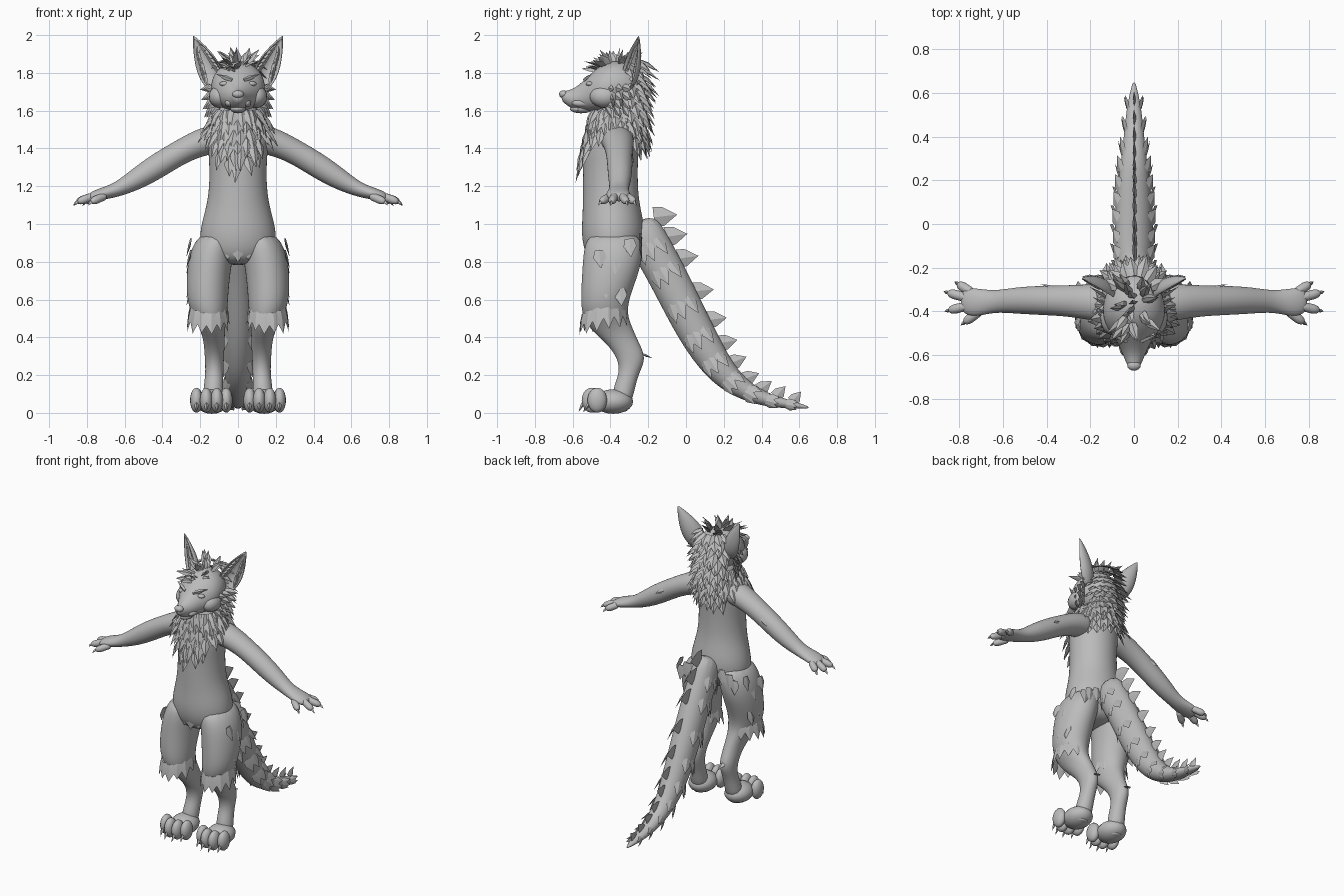
import bpy, bmesh, math, random
from mathutils import Vector as V

random.seed(4)
if "Cube" in bpy.data.objects:
    bpy.data.objects.remove(bpy.data.objects["Cube"])

GREY = (0.5, 0.5, 0.5, 1)
mat = bpy.data.materials.new("plain grey")
mat.use_nodes = True
mat.diffuse_color = GREY
mat.node_tree.nodes["Principled BSDF"].inputs["Base Color"].default_value = GREY
X, Y, Z = V((1, 0, 0)), V((0, 1, 0)), V((0, 0, 1))


def finish(bm, name, mirror=False, subdiv=0, solid=0, angle=60):
    bmesh.ops.recalc_face_normals(bm, faces=bm.faces[:])
    me = bpy.data.meshes.new(name)
    bm.to_mesh(me)
    bm.free()
    me.materials.append(mat)
    ob = bpy.data.objects.new(name, me)
    bpy.context.collection.objects.link(ob)
    bpy.ops.object.select_all(action="DESELECT")
    ob.select_set(True)
    bpy.context.view_layer.objects.active = ob
    bpy.ops.object.shade_smooth_by_angle(angle=math.radians(angle))
    if mirror:
        ob.modifiers.new("mirror", "MIRROR").use_mirror_merge = False
    if solid:
        ob.modifiers.new("thickness", "SOLIDIFY").thickness = solid
    if subdiv:
        m = ob.modifiers.new("smooth", "SUBSURF")
        m.levels = m.render_levels = subdiv
    return ob


def loft(name, rings, u, v=None, mirror=False, segs=14):
    """Elliptical rings (x, y, z, radius along u, radius along v) joined into a limb."""
    bm = bmesh.new()
    loops = []
    for i, (x, y, z, ru, rv) in enumerate(rings):
        a, b = rings[max(i - 1, 0)], rings[min(i + 1, len(rings) - 1)]
        across = v or (V(b[:3]) - V(a[:3])).normalized().cross(u).normalized()
        turn = [2 * math.pi * k / segs for k in range(segs)]
        loops.append([bm.verts.new(V((x, y, z)) + u * ru * 1.04 * math.cos(t)
                                   + across * rv * 1.04 * math.sin(t)) for t in turn])
    for p, q in zip(loops, loops[1:]):
        for k in range(segs):
            j = (k + 1) % segs
            bm.faces.new((p[k], p[j], q[j], q[k]))
    for end in (loops[0], loops[-1]):
        bm.faces.new(end)
    return finish(bm, name, mirror, 2, angle=180)


def shard(bm, base, d, n, length, width, thick=0.2, bend=0.0, root=0.35):
    """One pointed lock: flat leaf with a raised ridge, lying along d and facing n."""
    base, d = V(base), V(d).normalized()
    s = d.cross(V(n)).normalized()
    n = s.cross(d)
    mid = base + d * length * 0.4
    ridge = n * width * thick
    pts = [base - s * width * root, base + s * width * root, mid - s * width / 2,
           mid + s * width / 2, mid + ridge, mid - ridge * 0.6, base + ridge,
           base + d * length + n * bend]
    r0, r1, m0, m1, top, bot, rt, tip = [bm.verts.new(p) for p in pts]
    for f in ((r0, rt, top, m0), (rt, r1, m1, top), (m0, top, tip), (top, m1, tip),
              (r0, m0, bot), (r0, bot, r1), (r1, bot, m1), (m0, tip, bot),
              (bot, tip, m1), (r0, r1, rt)):
        bm.faces.new(f)


def blobs(name, items, mirror=True):
    """Ellipsoids, each given as centre and radii."""
    bm = bmesh.new()
    for c, r in items:
        new = bmesh.ops.create_uvsphere(bm, u_segments=16, v_segments=10, radius=1)["verts"]
        for p in new:
            p.co = V((p.co.x * r[0] + c[0], p.co.y * r[1] + c[1], p.co.z * r[2] + c[2]))
    return finish(bm, name, mirror, angle=180)


def jit(a):
    return random.uniform(-a, a)


# Torso and neck
loft("torso", [(0, -.39, .78, .1, .1), (0, -.39, .85, .19, .145), (0, -.385, .95, .2, .165),
               (0, -.39, 1.05, .175, .153), (0, -.4, 1.15, .15, .142), (0, -.4, 1.3, .146, .14),
               (0, -.4, 1.4, .155, .145), (0, -.39, 1.48, .155, .13), (0, -.38, 1.55, .11, .11),
               (0, -.37, 1.66, .09, .1)], X, Y, segs=20)

# Legs, from hip to ankle
loft("legs", [(.11, -.38, .96, .08, .13), (.135, -.385, .87, .115, .155),
              (.155, -.395, .76, .115, .152), (.163, -.425, .63, .11, .13),
              (.155, -.435, .53, .097, .118), (.135, -.4, .45, .065, .115),
              (.125, -.335, .37, .054, .085), (.125, -.285, .29, .05, .075),
              (.125, -.3, .21, .046, .05), (.13, -.33, .13, .052, .058),
              (.135, -.34, .04, .055, .05)], X, Y, True)
toe_x = (.062, .112, .168, .22)
toe_y = (-.475, -.5, -.5, -.47)
blobs("feet", [((.138, -.385, .06), (.088, .105, .065))])
blobs("toes", [((x, y, .067), (.034, .052, .066)) for x, y in zip(toe_x, toe_y)])
blobs("foot_pads", [((.138, -.37, .015), (.05, .06, .014))])
bm = bmesh.new()
for x, y in zip(toe_x, toe_y):
    shard(bm, (x, y - .035, .06), (0, -.5, -.8), (0, -1, .5), .065, .022, .5)
finish(bm, "toe_claws", True)

# Arms and hands
loft("arms", [(.08, -.37, 1.45, .09, .075), (.17, -.36, 1.445, .085, .075),
              (.3, -.352, 1.385, .07, .063), (.43, -.35, 1.305, .066, .066),
              (.54, -.35, 1.235, .06, .056), (.64, -.355, 1.18, .047, .037),
              (.72, -.36, 1.16, .065, .032), (.77, -.355, 1.145, .06, .026),
              (.79, -.355, 1.135, .04, .018)], Y, None, True)
bm = bmesh.new()
for i, (start, end) in enumerate([((.74, -.315), (.805, -.275)), ((.76, -.34), (.85, -.315)),
                                  ((.76, -.375), (.845, -.395)), ((.70, -.395), (.775, -.45))]):
    a, b = V((*start, 1.15)), V((*end, 1.118))
    side = (b - a).cross(Z).normalized()
    path = [(*a.lerp(b, t), r, r) for t, r in
            ((0, .022), (.35, .021), (.75, .024), (1, .015), (1.05, .004))]
    loft("finger_%d" % (i + 1), path, side, None, True, 10)
    shard(bm, b, (b - a) + V((0, 0, -.05)), Z, .032, .018, .5)
finish(bm, "finger_claws", True)

# Head along the muzzle axis
loft("head", [(0, -.225, 1.72, .04, .05), (0, -.26, 1.725, .1, .1), (0, -.34, 1.73, .135, .135),
              (0, -.42, 1.725, .142, .13), (0, -.48, 1.708, .118, .108),
              (0, -.53, 1.683, .08, .083), (0, -.59, 1.66, .052, .055),
              (0, -.635, 1.668, .036, .036), (0, -.66, 1.676, .022, .022)], X, Z, segs=20)
blobs("nose", [((0, -.648, 1.687), (.031, .024, .021))], False)
blobs("lower_jaw", [((0, -.555, 1.61), (.04, .06, .024))], False)
blobs("mouth_corners", [((.045, -.55, 1.64), (.025, .055, .022))])
blobs("eyes", [((.068, -.508, 1.742), (.03, .022, .014))])
blobs("cheeks", [((.095, -.43, 1.675), (.06, .08, .06))])
bm = bmesh.new()
shard(bm, (.03, -.537, 1.762), (.8, .35, .3), (0, -1, .3), .1, .026, .4)
shard(bm, (.035, -.57, 1.635), (0, -.1, -1), (0, -1, 0), .04, .014, .5)
finish(bm, "brows_and_fangs", True)

# Ears: cupped leaves opening forward and outward
bm = bmesh.new()
root, tip, face = V((.118, -.325, 1.73)), V((.238, -.25, 1.997)), V((.5, -.85, .1)).normalized()
axis = (tip - root).normalized()
side = axis.cross(face).normalized()
rows = []
for t, w in ((0, .05), (.2, .071), (.4, .07), (.6, .056), (.8, .033), (.93, .014), (1, .003)):
    arc = [math.pi * k / 8 for k in range(9)]
    rows.append([bm.verts.new(root.lerp(tip, t) + side * w * math.cos(a)
                              - face * w * .8 * math.sin(a)) for a in arc])
for p, q in zip(rows, rows[1:]):
    for k in range(8):
        bm.faces.new((p[k], p[k + 1], q[k + 1], q[k]))
finish(bm, "ears", True, 1, .01, 180)
bm = bmesh.new()
for k in range(7):
    for sgn in (1, -1):
        base = root.lerp(tip, .12 + .09 * k) + side * sgn * (.058 - .005 * k) - face * .012
        shard(bm, base, axis - side * sgn * .5, face, .085 - .005 * k, .024)
finish(bm, "ear_tufts", True, angle=25)

# Cheek fur
bm = bmesh.new()
for k in range(4):
    for j in range(3):
        shard(bm, (.105 + .012 * j, -.42 + .045 * j, 1.725 - .033 * k),
              (.8, .45, -.15 - .28 * k), (.5, -.8, .2), .085, .045)
finish(bm, "cheek_fur", True, angle=25)

# Crown tuft sweeping over the forehead
bm = bmesh.new()
for k in range(26):
    y = -.28 - .2 * (k / 25)
    x = jit(.055)
    forward = (k / 25 - .4) * 1.5
    shard(bm, (x, y, 1.85 - max(0, -y - .4) * .5), (x * 9 + jit(.3), -forward, .55 - .3 * forward),
          (jit(.3), -.5, 1), .09 + jit(.02), .042, bend=-.012)
finish(bm, "crown_tuft", angle=25)

# Mane down the back of the head and neck
bm = bmesh.new()
for k in range(12):
    z = 1.86 - .038 * k
    for j in range(-3, 4):
        a = j * .36 + (k % 2) * .18
        out = V((math.sin(a), math.cos(a), 0))
        r = .1 if k > 2 else .085
        shard(bm, (out.x * r, -.335 + out.y * (r + .01), z), out * (.85 if k < 9 else .6)
              + V((jit(.15), 0, -.35 - .07 * k)), out + Z * .6, .105 + jit(.02), .055, bend=-.01)
finish(bm, "mane", angle=25)

# Neck ruff, longest on the chest
bm = bmesh.new()
for k in range(6):
    for j in range(22):
        a = 2 * math.pi * (j + .5 * (k % 2)) / 22 + jit(.06)
        out = V((math.cos(a), math.sin(a), 0))
        front = max(0, -out.y) ** 2
        if k == 5 and front < .5:
            continue
        r = .105 + .012 * min(k, 4)
        base = (out.x * (r + .005), -.39 + out.y * r, 1.6 - .022 * k - front * .03 * k)
        flare = .9 - .5 * front
        shard(bm, base, out * flare - Z * .85 + X * jit(.15), out + Z * .5,
              .1 + .02 * front + jit(.015), .052, bend=-.015)
finish(bm, "neck_ruff", angle=25)

# Thigh cuffs, hip locks and elbow locks
bm = bmesh.new()
for j in range(13):
    a = 2 * math.pi * j / 13 + .2
    out = V((math.cos(a), math.sin(a), 0))
    drop = .05 * max(0, -out.y)
    shard(bm, (.157 + out.x * .088, -.435 + out.y * .108, .575 - drop), out * .22 - Z, out,
          .115 + jit(.02), .075, .12)
for y, z in ((-.46, .86), (-.38, .83), (-.3, .92), (-.43, .7), (-.35, .66)):
    shard(bm, (.245, y, z), (.3, .1, -1), (1, 0, .2), .1, .07, .12)
for x, z in ((.1, .95), (.16, .93), (.2, .9)):
    shard(bm, (x, -.245, z), (.1, .12, -1), (0, 1, .2), .1, .07, .12)
shard(bm, (.125, -.235, .31), (0, 1, -.35), (0, .4, 1), .06, .04)
shard(bm, (.36, -.295, 1.36), (.9, .25, -.45), (0, 1, 0), .08, .04)
finish(bm, "leg_and_arm_fur", True, angle=25)
bm = bmesh.new()
for x in (-.1, -.05, 0, .05, .1):
    shard(bm, (x, -.53 + abs(x) * .2, .88 + abs(x) * .3), (x, .1, -1), (0, -1, 0), .085, .06, .12)
finish(bm, "belly_fur", angle=25)

# Tail with side locks and a row of back fins
tail = [(0, -.26, 1.02, .07, .1), (0, -.19, .89, .085, .105), (0, -.11, .75, .088, .102),
        (0, .0, .53, .088, .1), (0, .085, .37, .083, .093), (0, .18, .225, .073, .078),
        (0, .28, .135, .06, .057), (0, .4, .075, .046, .038), (0, .52, .05, .035, .026),
        (0, .62, .033, .015, .012), (0, .65, .028, .004, .004)]
loft("tail", tail, X)


def tail_at(t):
    i = min(int(t), len(tail) - 2)
    a, b = V(tail[i][:3]), V(tail[i + 1][:3])
    mix = [p + (q - p) * (t - i) for p, q in zip(tail[i], tail[i + 1])]
    along = (b - a).normalized()
    return V(mix[:3]), along, X.cross(along) * -1, mix[3], mix[4]


bm = bmesh.new()
for k in range(9):
    c, along, up, ru, rv = tail_at(.9 + k * .9)
    for sgn in (-1, 1):
        for lift in (-.5, .15, .6):
            out = X * sgn * math.cos(lift) + up * math.sin(lift)
            base = c + X * sgn * ru * math.cos(lift) * .93 + up * rv * math.sin(lift) * .93
            shard(bm, base, along + out * .28, out, .035 + ru * .85, .02 + ru * .5, .12)
finish(bm, "tail_fur", angle=25)

bm = bmesh.new()
for k in range(11):
    c, along, up, ru, rv = tail_at(.2 + k * .82)
    size = .125 - .0055 * k
    up = up if up.z > 0 else -up
    shard(bm, c + up * rv * .85, up * .85 + along * .3 + Y * .25, X, size, size * .8, .14, 0, .55)
finish(bm, "tail_fins", angle=25)
